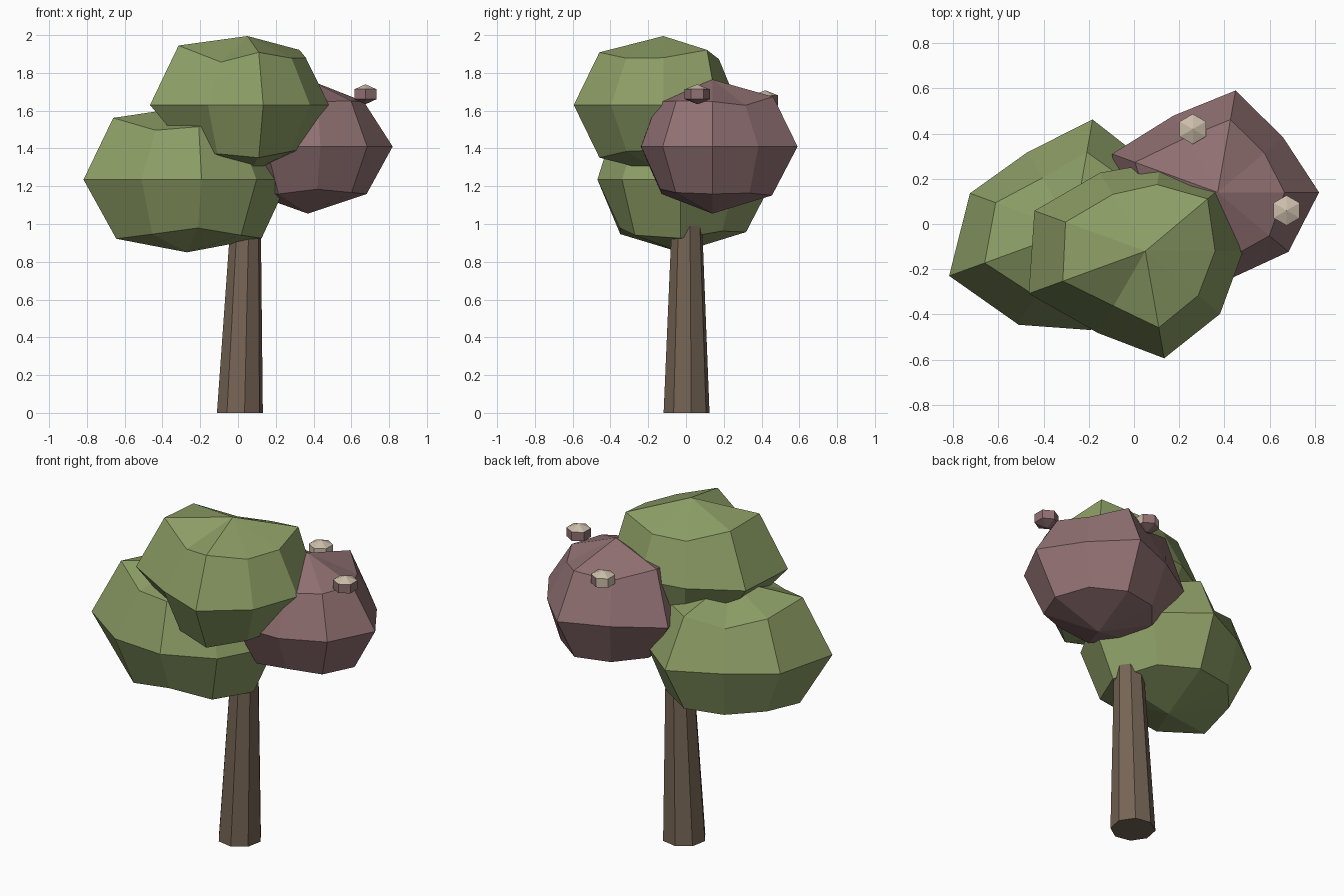
import bpy
import bmesh
from math import cos, sin, pi, sqrt
from mathutils import Vector

cube = bpy.data.objects.get("Cube")
if cube:
    bpy.data.objects.remove(cube, do_unlink=True)


def material(name, rgb):
    mat = bpy.data.materials.new(name)
    mat.use_nodes = True
    color = (*rgb, 1.0)
    mat.diffuse_color = color
    shader = mat.node_tree.nodes["Principled BSDF"]
    shader.inputs["Base Color"].default_value = color
    shader.inputs["Roughness"].default_value = 0.9
    return mat


leaf_green = material("leaf green", (0.26, 0.335, 0.13))
dusty_pink = material("dusty pink", (0.285, 0.165, 0.17))
bark_brown = material("bark brown", (0.18, 0.128, 0.09))
blossom_cream = material("blossom cream", (0.60, 0.51, 0.40))


def finish(name, bm, *materials):
    bmesh.ops.recalc_face_normals(bm, faces=bm.faces)
    mesh = bpy.data.meshes.new(name)
    bm.to_mesh(mesh)
    bm.free()
    for mat in materials:
        mesh.materials.append(mat)
    obj = bpy.data.objects.new(name, mesh)
    bpy.context.collection.objects.link(obj)
    return obj


def bridge(bm, low, high):
    count = len(low)
    for i in range(count):
        j = (i + 1) % count
        bm.faces.new((low[i], low[j], high[j], high[i]))


def foliage(name, center, radius, height, lower, middle, upper, mat):
    """Squashed low-poly ball; each list scales the points around one ring."""
    bm = bmesh.new()
    center = Vector(center)
    rings = []
    for scales, tilt in ((lower, -pi / 4), (middle, 0), (upper, pi / 4)):
        ring = []
        for i, s in enumerate(scales):
            a = 2 * pi * i / len(scales)
            offset = Vector((radius * cos(tilt) * cos(a),
                             radius * cos(tilt) * sin(a),
                             height * sin(tilt)))
            ring.append(bm.verts.new(center + s * offset))
        rings.append(ring)
    bridge(bm, rings[0], rings[1])
    bridge(bm, rings[1], rings[2])
    # Fans closing the bottom and the crown
    for ring, z in ((rings[0], -height), (rings[2], height)):
        pole = bm.verts.new(center + Vector((0, 0, z)))
        for i in range(len(ring)):
            bm.faces.new((ring[i - 1], ring[i], pole))
    return finish(name, bm, mat)


# Foliage balls
foliage("top_foliage", (0.05, -0.12, 1.63), 0.45, 0.365,
        (0.92, 1, 1, 1, 1, 1, 1, 1.08, 0.95),
        (0.96, 0.98, 0.89, 0.89, 1.16, 1.22, 0.93, 1.07, 0.96),
        (0.97, 1.13, 0.94, 0.91, 1.18, 1.22, 0.88, 1.08, 0.96),
        leaf_green)
foliage("side_foliage", (-0.27, -0.03, 1.235), 0.49, 0.385,
        (1.14, 1, 1.02, 1, 1.02, 1.15, 1.06, 0.94, 1.08),
        (1.1, 0.92, 1.02, 0.82, 0.99, 1.19, 0.98, 0.91, 0.98),
        (1, 0.95, 1.02, 0.78, 1.05, 1.2, 0.96, 1.03, 1),
        leaf_green)
foliage("pink_foliage", (0.37, 0.14, 1.41), 0.44, 0.355,
        (1, 0.98, 1.03, 1, 1, 1, 1, 0.9, 0.97),
        (1.02, 0.86, 1.04, 0.89, 1.13, 1, 1, 0.87, 0.93),
        (0.95, 0.87, 1.05, 0.9, 1.25, 1, 1, 0.95, 0.96),
        dusty_pink)

# Tapered, slightly leaning trunk
bm = bmesh.new()
trunk_rings = []
for cx, cy, z, r in ((0.01, 0.003, 0, 0.124), (0.042, 0.005, 1.05, 0.08)):
    trunk_rings.append([bm.verts.new((cx + r * cos(pi * i / 4 + 0.2),
                                      cy + r * sin(pi * i / 4 + 0.2), z))
                        for i in range(8)])
bridge(bm, *trunk_rings)
for ring in trunk_rings:
    bm.faces.new(ring)
finish("trunk", bm, bark_brown)


# Blossoms: six-sided buds with a cream crown and pink underside
def blossom(name, center, pink_side):
    bm = bmesh.new()
    bmesh.ops.create_uvsphere(bm, u_segments=6, v_segments=3, radius=1)
    bmesh.ops.scale(bm, vec=(0.077, 0.077, 0.053), verts=bm.verts)
    bmesh.ops.translate(bm, vec=center, verts=bm.verts)
    bm.normal_update()
    for face in bm.faces:
        n = face.normal
        side = abs(n.z) < 0.3
        face.material_index = int(n.z < -0.3 or (side and pink_side(n)))
    return finish(name, bm, blossom_cream, dusty_pink)


blossom("right_blossom", (0.675, 0.06, 1.687), lambda n: True)
blossom("back_blossom", (0.26, 0.42, 1.655), lambda n: n.x > 0.3 and n.y > 0)
